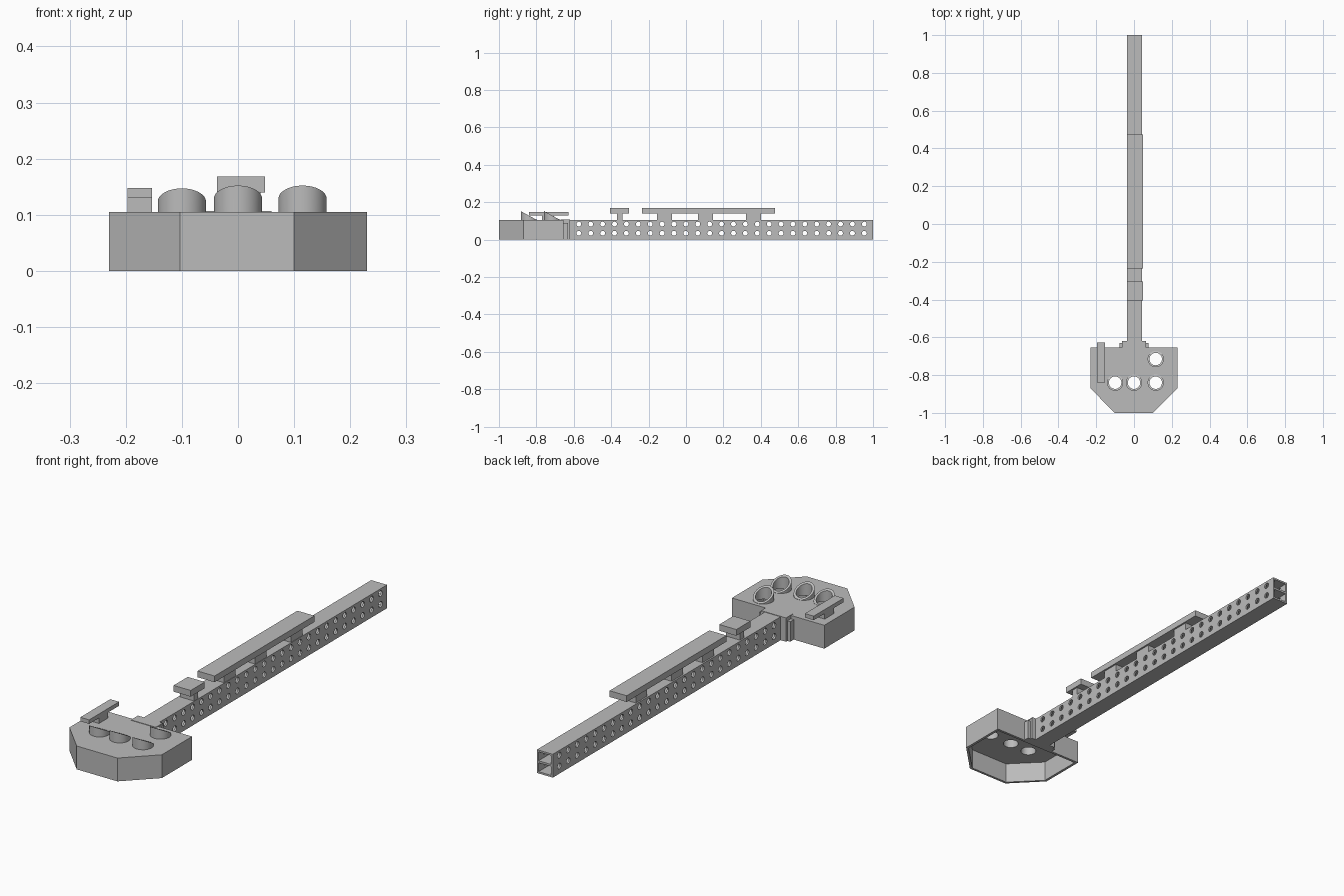
import bpy, bmesh, math
from mathutils import Matrix

cube = bpy.data.objects.get("Cube")
if cube:
    bpy.data.objects.remove(cube, do_unlink=True)

grey = bpy.data.materials.new("plain grey")
grey.use_nodes = True
COLOUR = (0.5, 0.5, 0.5, 1)
grey.diffuse_color = COLOUR
grey.node_tree.nodes["Principled BSDF"].inputs["Base Color"].default_value = COLOUR


def finish(name, bm):
    bmesh.ops.recalc_face_normals(bm, faces=bm.faces[:])
    mesh = bpy.data.meshes.new(name)
    bm.to_mesh(mesh)
    bm.free()
    mesh.materials.append(grey)
    ob = bpy.data.objects.new(name, mesh)
    bpy.context.collection.objects.link(ob)
    return ob


def add_box(bm, x0, x1, y0, y1, z0, z1):
    place = Matrix.Translation(((x0 + x1) / 2, (y0 + y1) / 2, (z0 + z1) / 2))
    size = Matrix.Diagonal((x1 - x0, y1 - y0, z1 - z0, 1))
    bmesh.ops.create_cube(bm, size=1, matrix=place @ size)


def boxes(name, *bounds):
    bm = bmesh.new()
    for b in bounds:
        add_box(bm, *b)
    return finish(name, bm)


def cylinders(name, centres, radius, depth, turn=Matrix.Identity(4), sides=24):
    bm = bmesh.new()
    for c in centres:
        bmesh.ops.create_cone(bm, cap_ends=True, segments=sides, radius1=radius,
                              radius2=radius, depth=depth,
                              matrix=Matrix.Translation(c) @ turn)
    return finish(name, bm)


def prism(name, outline, z0, z1):
    bm = bmesh.new()
    face = bm.faces.new([bm.verts.new((x, y, z0)) for x, y in outline])
    top = bmesh.ops.extrude_face_region(bm, geom=[face])
    verts = [g for g in top["geom"] if isinstance(g, bmesh.types.BMVert)]
    bmesh.ops.translate(bm, verts=verts, vec=(0, 0, z1 - z0))
    return finish(name, bm)


def cut(ob, *cutters):
    for c in cutters:
        c.hide_render = True
        mod = ob.modifiers.new("cut", "BOOLEAN")
        mod.operation, mod.solver, mod.object = "DIFFERENCE", "EXACT", c
    graph = bpy.context.evaluated_depsgraph_get()
    mesh = bpy.data.meshes.new_from_object(ob.evaluated_get(graph))
    ob.modifiers.clear()
    ob.data = mesh
    mesh.materials.clear()
    mesh.materials.append(grey)
    for c in cutters:
        bpy.data.objects.remove(c, do_unlink=True)


def smooth(ob):
    bpy.ops.object.select_all(action="DESELECT")
    ob.select_set(True)
    bpy.context.view_layer.objects.active = ob
    bpy.ops.object.shade_smooth_by_angle(angle=math.radians(35))


TOP = 0.105       # upper face of the beam and head
CEILING = 0.092   # underside of the head plate
LEFT, RIGHT = 0.042, -0.037

# Hollow twin-cell beam with two rows of cross holes
beam = boxes("beam", (RIGHT, LEFT, -0.66, 1, 0, TOP))
cells = boxes("beam_cells", *[(RIGHT + 0.008, LEFT - 0.008, -0.65, 1.1, z, z + 0.04)
                              for z in (0.008, 0.057)])
holes = cylinders("beam_holes",
                  [(0, -0.573 + i * 0.0636, z) for i in range(25) for z in (0.034, 0.083)],
                  0.013, 0.2, Matrix.Rotation(math.pi / 2, 4, "Y"), 16)
cut(beam, cells, holes)
smooth(beam)

# Chamfered head, open underneath
WALL = 0.012
outline = [(-0.23, -0.655), (-0.23, -0.87), (-0.103, -1), (0.1, -1), (0.23, -0.87), (0.23, -0.655)]
inner = [(x * (1 - WALL / 0.23), -0.83 + (y + 0.83) * 0.935) for x, y in outline]
tube_spots = [(-0.1, -0.84, 0.147), (0, -0.84, 0.152), (0.115, -0.84, 0.152), (0.115, -0.715, 0.152)]
head = prism("head", outline, 0, TOP)
hollow = prism("head_hollow", inner, -0.05, CEILING)
bores = cylinders("head_bores", [(x, y, TOP) for x, y, z in tube_spots], 0.033, 0.1, sides=32)
cut(head, hollow, bores)
smooth(head)


# Slant-cut hoods around the head holes
def hood(name, x, y, peak, r_out=0.043, r_in=0.033, sides=32):
    bm = bmesh.new()
    rings = []
    for i in range(sides):
        a = 2 * math.pi * i / sides
        c, s = math.cos(a), math.sin(a)
        ring = []
        for r, upper in ((r_out, False), (r_out, True), (r_in, True), (r_in, False)):
            z = max(TOP + 0.001, peak - 0.55 * (r_out + r * s)) if upper else TOP - 0.004
            ring.append(bm.verts.new((x + r * c, y + r * s, z)))
        rings.append(ring)
    for i, a in enumerate(rings):
        b = rings[(i + 1) % sides]
        for k in range(4):
            n = (k + 1) % 4
            bm.faces.new((a[k], b[k], b[n], a[n]))
    smooth(finish(name, bm))


for label, spot in zip(("right", "middle", "left", "rear"), tube_spots):
    hood(label + "_hood", *spot)

# Stepped collar joining the beam to the head, one side each
for label, s in (("left", 1), ("right", -1)):
    boxes(label + "_collar",
          (*sorted((s * 0.038, s * 0.078)), -0.656, -0.63, 0, 0.09),
          (*sorted((s * 0.035, s * 0.064)), -0.656, -0.62, 0, 0.1))
boxes("collar_cap", (-0.064, 0.06, -0.67, -0.62, 0.1, 0.107))

# Raised plates on posts
boxes("side_rail", (-0.197, -0.153, -0.84, -0.627, 0.13, 0.148))
boxes("side_rail_post", (-0.197, -0.153, -0.77, -0.705, TOP, 0.13))
boxes("short_plate", (RIGHT, 0.048, -0.405, -0.305, 0.14, 0.168))
boxes("short_plate_post", (-0.03, 0.04, -0.37, -0.34, TOP, 0.14))
boxes("long_plate", (RIGHT, 0.048, -0.235, 0.475, 0.14, 0.168))
for i, y in enumerate((-0.115, 0.105, 0.36)):
    boxes(f"long_plate_post_{i + 1}", (-0.03, 0.04, y - 0.04, y + 0.04, TOP, 0.14))
